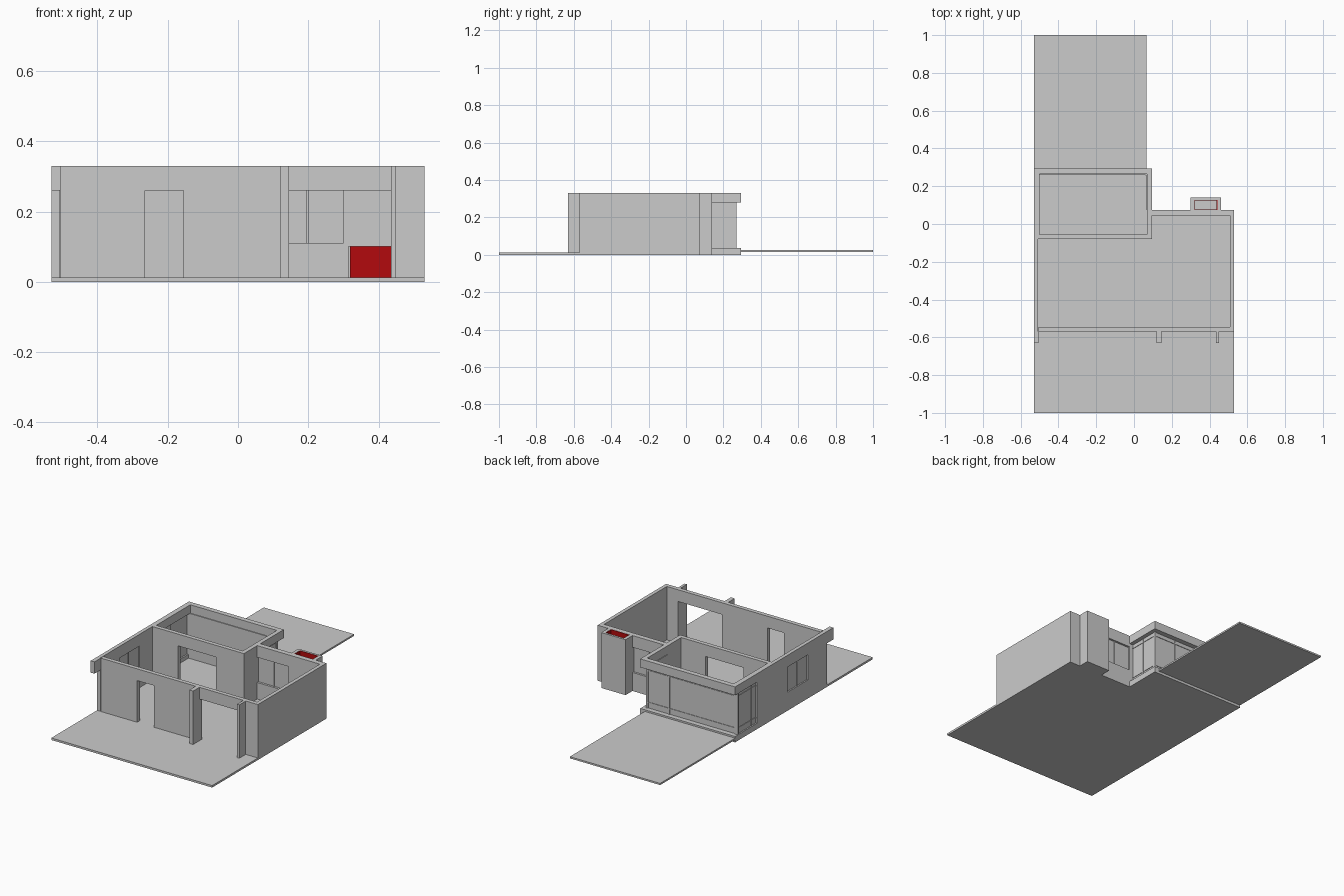
import bpy, bmesh

if "Cube" in bpy.data.objects:
    bpy.data.objects.remove(bpy.data.objects["Cube"])

FLOOR, TOP, HEAD, SILL = 0.012, 0.33, 0.26, 0.11


def add_box(bm, x0, x1, y0, y1, z0, z1):
    v = [bm.verts.new((x, y, z)) for z in (z0, z1)
         for x, y in ((x0, y0), (x1, y0), (x1, y1), (x0, y1))]
    for f in ((3, 2, 1, 0), (4, 5, 6, 7), (0, 1, 5, 4),
              (1, 2, 6, 5), (2, 3, 7, 6), (3, 0, 4, 7)):
        bm.faces.new([v[i] for i in f])


def boxes(name, *parts):
    bm = bmesh.new()
    for p in parts:
        add_box(bm, *p)
    me = bpy.data.meshes.new(name)
    bm.to_mesh(me)
    bm.free()
    ob = bpy.data.objects.new(name, me)
    bpy.context.collection.objects.link(ob)
    return ob


def prism(name, outline, z0, z1):
    bm = bmesh.new()
    base = bm.faces.new([bm.verts.new((x, y, z0)) for x, y in outline])
    r = bmesh.ops.extrude_face_region(bm, geom=[base], use_keep_orig=True)
    for v in (g for g in r["geom"] if isinstance(g, bmesh.types.BMVert)):
        v.co.z = z1
    bmesh.ops.recalc_face_normals(bm, faces=bm.faces)
    me = bpy.data.meshes.new(name)
    bm.to_mesh(me)
    bm.free()
    ob = bpy.data.objects.new(name, me)
    bpy.context.collection.objects.link(ob)
    return ob


def wall(name, axis, a, b, d0, d1, openings=()):
    """Wall along x or y from a to b, d0..d1 thick; openings are (u0, u1, z0, z1)."""
    spans, u = [], a
    for u0, u1, z0, z1 in openings:
        if u0 > u:
            spans.append((u, u0, FLOOR, TOP))
        if z0 > FLOOR:
            spans.append((u0, u1, FLOOR, z0))
        if z1 < TOP:
            spans.append((u0, u1, z1, TOP))
        u = u1
    if b > u:
        spans.append((u, b, FLOOR, TOP))
    return boxes(name, *[(s[0], s[1], d0, d1, s[2], s[3]) if axis == "x"
                         else (d0, d1, s[0], s[1], s[2], s[3]) for s in spans])


# ground slab following the L-shaped footprint, and the raised rear patio
prism("floor_slab", [(-.53, -1), (.53, -1), (.53, .075), (.095, .075),
                     (.095, .295), (-.53, .295)], 0, FLOOR)
boxes("rear_patio", (-.53, .065, .295, 1, .015, .025))

# main room walls
wall("front_wall", "x", -.505, .53, -.57, -.545,
     [(-.265, -.155, FLOOR, HEAD), (.145, .435, FLOOR, HEAD)])
wall("left_wall", "y", -.57, .265, -.53, -.508,
     [(-.39, -.20, SILL, HEAD), (.09, .265, .035, .28)])
wall("right_wall", "y", -.545, .075, .508, .53)
wall("back_wall", "x", .095, .508, .045, .075,
     [(.095, .30, SILL, HEAD), (.315, .44, FLOOR, .10)])

# rear room partition walls
wall("partition_wall", "x", -.508, .095, -.08, -.055, [(-.34, -.09, FLOOR, HEAD)])
wall("partition_side_wall", "y", -.055, .075, .07, .095)

# front fins: two full height, one short stub at the left
boxes("front_fins", (.12, .145, -.63, -.57, FLOOR, TOP),
      (.435, .45, -.63, -.57, FLOOR, TOP),
      (-.53, -.505, -.63, -.57, HEAD, TOP))

# bay roof fascia and plinth
for name, z0, z1 in (("bay_fascia", .28, TOP), ("bay_plinth", FLOOR, .035)):
    boxes(name, (-.53, .095, .265, .295, z0, z1), (.07, .095, .075, .265, z0, z1))
boxes("bay_left_fascia", (-.508, -.50, -.055, .265, .28, TOP))

# bay glazing with thin rails and posts
boxes("bay_glass", (-.522, .07, .260, .265, FLOOR, .28),
      (.066, .07, .075, .260, FLOOR, .28),
      (-.522, -.517, .09, .260, .035, .28))
for name, z in (("bay_lower_rail", .065), ("bay_upper_rail", .255)):
    boxes(name, (-.525, .072, .265, .268, z, z + .006),
          (.07, .073, .075, .265, z, z + .006),
          (-.525, -.522, .09, .265, z, z + .006))
boxes("bay_posts", (-.53, -.508, .258, .27, .035, .28),
      (-.08, -.074, .265, .269, .035, .28),
      (.062, .073, .258, .27, .035, .28),
      (.07, .073, .16, .166, .035, .28),
      (-.526, -.522, .13, .136, .035, .28))

# side and back windows
boxes("window_glass", (-.522, -.517, -.39, -.20, SILL, HEAD),
      (.095, .30, .058, .063, SILL, HEAD))
boxes("window_mullions", (-.526, -.512, -.298, -.292, SILL, HEAD),
      (.195, .201, .053, .068, SILL, HEAD))

# chimney shell, open at the top, with a red lining
boxes("chimney", (.30, .319, .075, .14, 0, TOP), (.441, .46, .075, .14, 0, TOP),
      (.319, .441, .128, .14, 0, TOP))
boxes("chimney_base", (.319, .441, .075, .128, 0, FLOOR))
red = bpy.data.materials.new("red_lining")
red.diffuse_color = (.45, .003, .004, 1)
red.use_nodes = True
red.node_tree.nodes["Principled BSDF"].inputs["Base Color"].default_value = red.diffuse_color
lining = boxes("chimney_lining", (.319, .322, .075, .125, FLOOR, TOP - .001),
               (.438, .441, .075, .125, FLOOR, TOP - .001),
               (.319, .441, .125, .128, FLOOR, TOP - .001),
               (.322, .438, .075, .078, .10, TOP - .001))
lining.data.materials.append(red)
